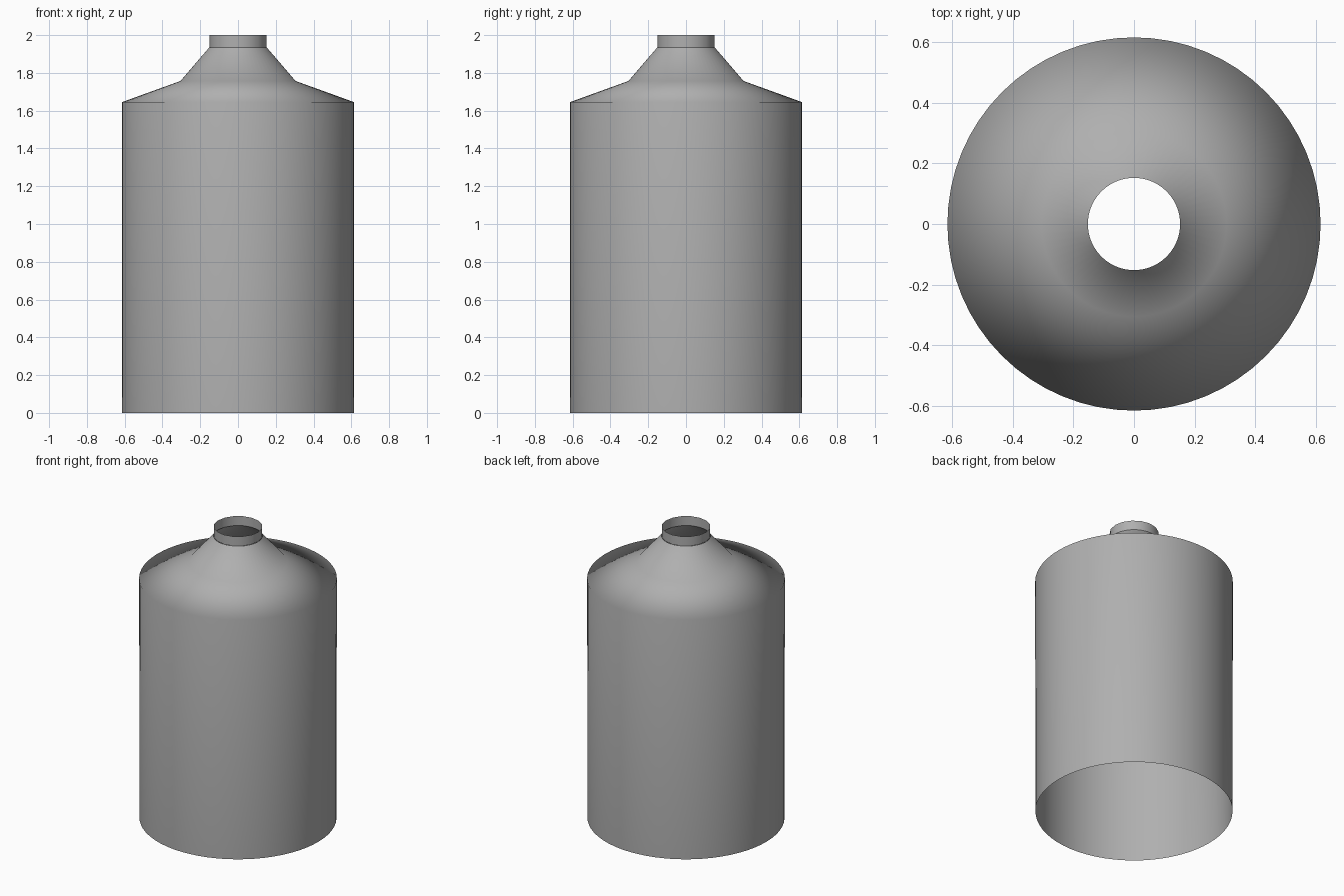
import bpy, bmesh, math

if "Cube" in bpy.data.objects:
    bpy.data.objects.remove(bpy.data.objects["Cube"])

# Mid-grey surface
grey = bpy.data.materials.new("mid_grey")
grey.diffuse_color = (0.43, 0.43, 0.43, 1)
grey.use_nodes = True
grey.node_tree.nodes["Principled BSDF"].inputs["Base Color"].default_value = grey.diffuse_color


def revolve(name, profile, sides):
    """Smooth open shell of revolution from (radius, z) points."""
    bm = bmesh.new()
    rings = []
    for r, z in profile:
        rings.append([bm.verts.new((r * math.cos(2 * math.pi * i / sides),
                                    r * math.sin(2 * math.pi * i / sides), z))
                      for i in range(sides)])
    for low, high in zip(rings, rings[1:]):
        for i in range(sides):
            j = (i + 1) % sides
            face = bm.faces.new((low[i], low[j], high[j], high[i]))
            face.smooth = True
    mesh = bpy.data.meshes.new(name)
    bm.to_mesh(mesh)
    bm.free()
    mesh.materials.append(grey)
    obj = bpy.data.objects.new(name, mesh)
    bpy.context.collection.objects.link(obj)
    return obj


# Open-bottomed body with a shallow shoulder and steeper cone
body = revolve("body", [(0.613, 0), (0.615, 1.645), (0.305, 1.757), (0.152, 1.935)], 64)

# Large wall faces dominate the shading, so the shoulder rolls softly into them
weighted = body.modifiers.new("soft_shoulder", 'WEIGHTED_NORMAL')
weighted.mode = 'FACE_AREA'

# Short open collar at the top, with fewer sides
revolve("neck", [(0.152, 1.935), (0.152, 2.0)], 16)
